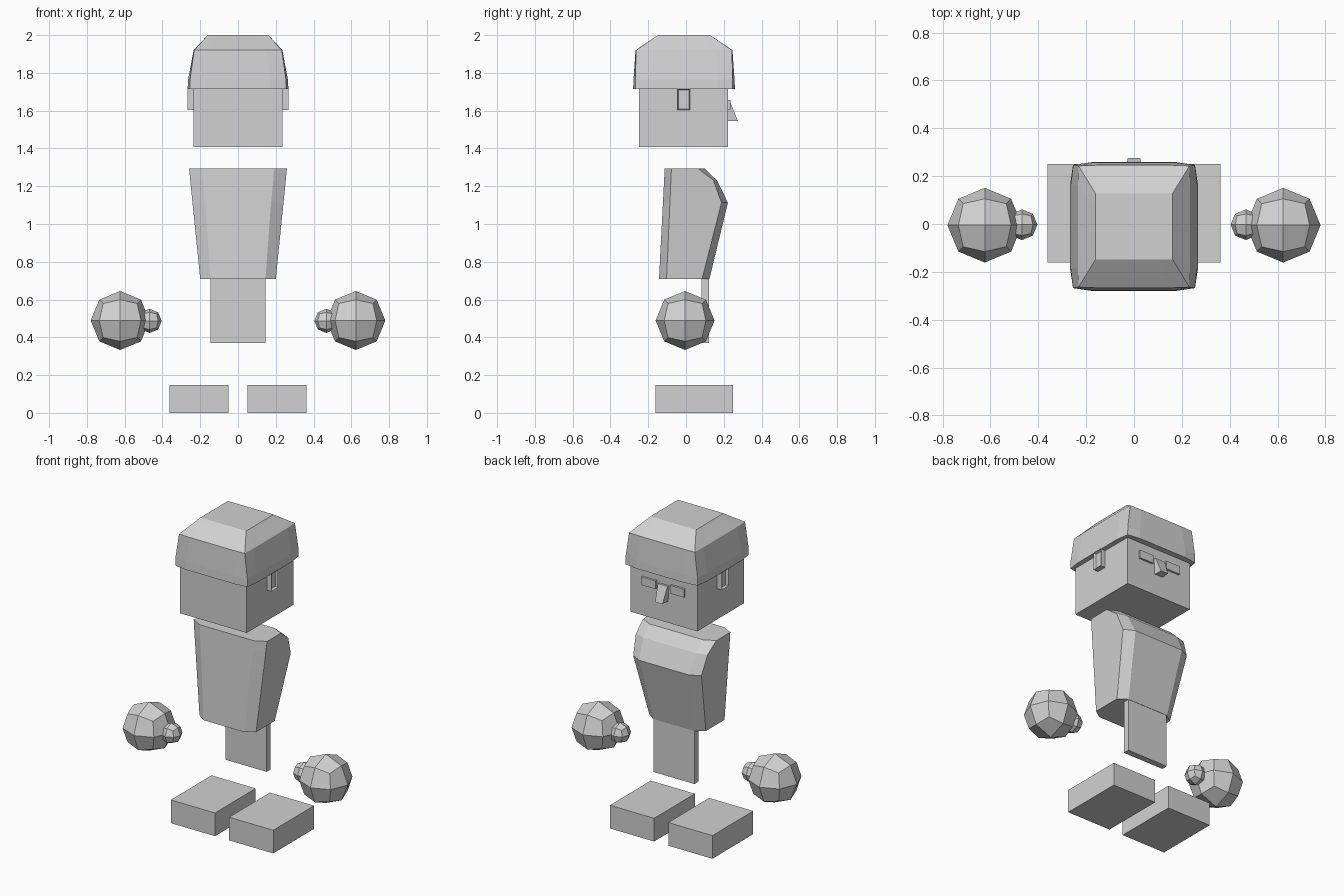
import bpy, bmesh
from mathutils import Vector

old = bpy.data.objects.get("Cube")
if old:
    bpy.data.objects.remove(old, do_unlink=True)

grey = bpy.data.materials.new("light_grey")
grey.use_nodes = True
COLOUR = (0.64, 0.64, 0.64, 1)
grey.diffuse_color = COLOUR
grey.node_tree.nodes["Principled BSDF"].inputs["Base Color"].default_value = COLOUR


def finish(name, bm):
    bmesh.ops.recalc_face_normals(bm, faces=bm.faces)
    mesh = bpy.data.meshes.new(name)
    bm.to_mesh(mesh)
    bm.free()
    mesh.materials.append(grey)
    obj = bpy.data.objects.new(name, mesh)
    bpy.context.scene.collection.objects.link(obj)
    return obj


def box_mesh(x0, x1, y0, y1, z0, z1):
    bm = bmesh.new()
    bmesh.ops.create_cube(bm, size=1)
    for v in bm.verts:
        v.co = Vector(((x0 + x1) / 2 + v.co.x * (x1 - x0),
                       (y0 + y1) / 2 + v.co.y * (y1 - y0),
                       (z0 + z1) / 2 + v.co.z * (z1 - z0)))
    return bm


def box(name, *dims):
    return finish(name, box_mesh(*dims))


def loft(name, rings):
    """Skin a stack of equal-length point rings and cap both ends."""
    bm = bmesh.new()
    loops = [[bm.verts.new(p) for p in ring] for ring in rings]
    n = len(loops[0])
    for a, b in zip(loops, loops[1:]):
        for i in range(n):
            j = (i + 1) % n
            bm.faces.new((a[i], a[j], b[j], b[i]))
    bm.faces.new(loops[0])
    bm.faces.new(loops[-1])
    return finish(name, bm)


def ball(name, centre, radius):
    """Cube divided once and pushed out to a sphere: 24 flat quads."""
    bm = bmesh.new()
    bmesh.ops.create_cube(bm, size=2)
    bmesh.ops.subdivide_edges(bm, edges=bm.edges[:], cuts=1, use_grid_fill=True)
    for v in bm.verts:
        v.co = Vector(centre) + v.co.normalized() * radius
    return finish(name, bm)


def hat_ring(z, x, y0, y1, b):
    """Rectangle whose sides bow outwards by b."""
    m, yc, h = x * 0.65, (y0 + y1) / 2, (y1 - y0) * 0.33
    return [(-x + b, y0 + b, z), (-m, y0, z), (m, y0, z),
            (x - b, y0 + b, z), (x, yc - h, z), (x, yc + h, z),
            (x - b, y1 - b, z), (m, y1, z), (-m, y1, z),
            (-x + b, y1 - b, z), (-x, yc + h, z), (-x, yc - h, z)]


def torso_ring(z, x, xin, yb, yb_side, yf_side, yf):
    """Octagon with bevelled corners."""
    half = [(xin, yb), (x, yb_side), (x, yf_side), (xin, yf)]
    return [(px, py, z) for px, py in half] + [(-px, py, z) for px, py in reversed(half)]


# Head and hat
box("head", -0.235, 0.235, -0.248, 0.222, 1.407, 1.8)
loft("hat", [hat_ring(1.714, 0.267, -0.28, 0.259, 0.012),
             hat_ring(1.765, 0.264, -0.278, 0.257, 0.01),
             hat_ring(1.92, 0.235, -0.267, 0.246, 0.003),
             hat_ring(2.0, 0.161, -0.148, 0.128, 0)])

# Nose: wedge that widens downwards and outwards
loft("nose", [[(-0.03, 0.21, 1.545), (0.03, 0.21, 1.545), (0.026, 0.275, 1.545), (-0.026, 0.275, 1.545)],
              [(-0.036, 0.21, 1.645), (0.036, 0.21, 1.645), (0.034, 0.235, 1.645), (-0.034, 0.235, 1.645)]])

# Torso and hanging cloth
loft("torso", [torso_ring(0.709, 0.200, 0.145, -0.143, -0.103, 0.085, 0.124),
               torso_ring(1.113, 0.241, 0.175, -0.122, -0.085, 0.188, 0.222),
               torso_ring(1.232, 0.253, 0.187, -0.116, -0.080, 0.145, 0.163),
               torso_ring(1.294, 0.259, 0.191, -0.113, -0.077, 0.063, 0.098)])
box("hanging_cloth", -0.145, 0.145, 0.082, 0.122, 0.37, 0.72)

# Paired parts
for side, s in (("left", 1), ("right", -1)):
    def span(a, b):
        return (a, b) if s > 0 else (-b, -a)

    box(side + "_eye", *span(0.05, 0.15), 0.21, 0.235, 1.605, 1.657)
    box(side + "_foot", *span(0.05, 0.362), -0.161, 0.25, 0, 0.148)
    ball(side + "_hand", (s * 0.624, -0.005, 0.489), 0.156)
    ball(side + "_thumb", (s * 0.468, -0.003, 0.487), 0.064)

    # Ear with a sunken middle
    bm = box_mesh(*span(0.22, 0.268), -0.045, 0.021, 1.603, 1.716)
    bm.normal_update()
    outer = max(bm.faces, key=lambda f: s * f.calc_center_median().x)
    bmesh.ops.inset_region(bm, faces=[outer], thickness=0.009)
    for v in outer.verts:
        v.co.x -= s * 0.015
    finish(side + "_ear", bm)
